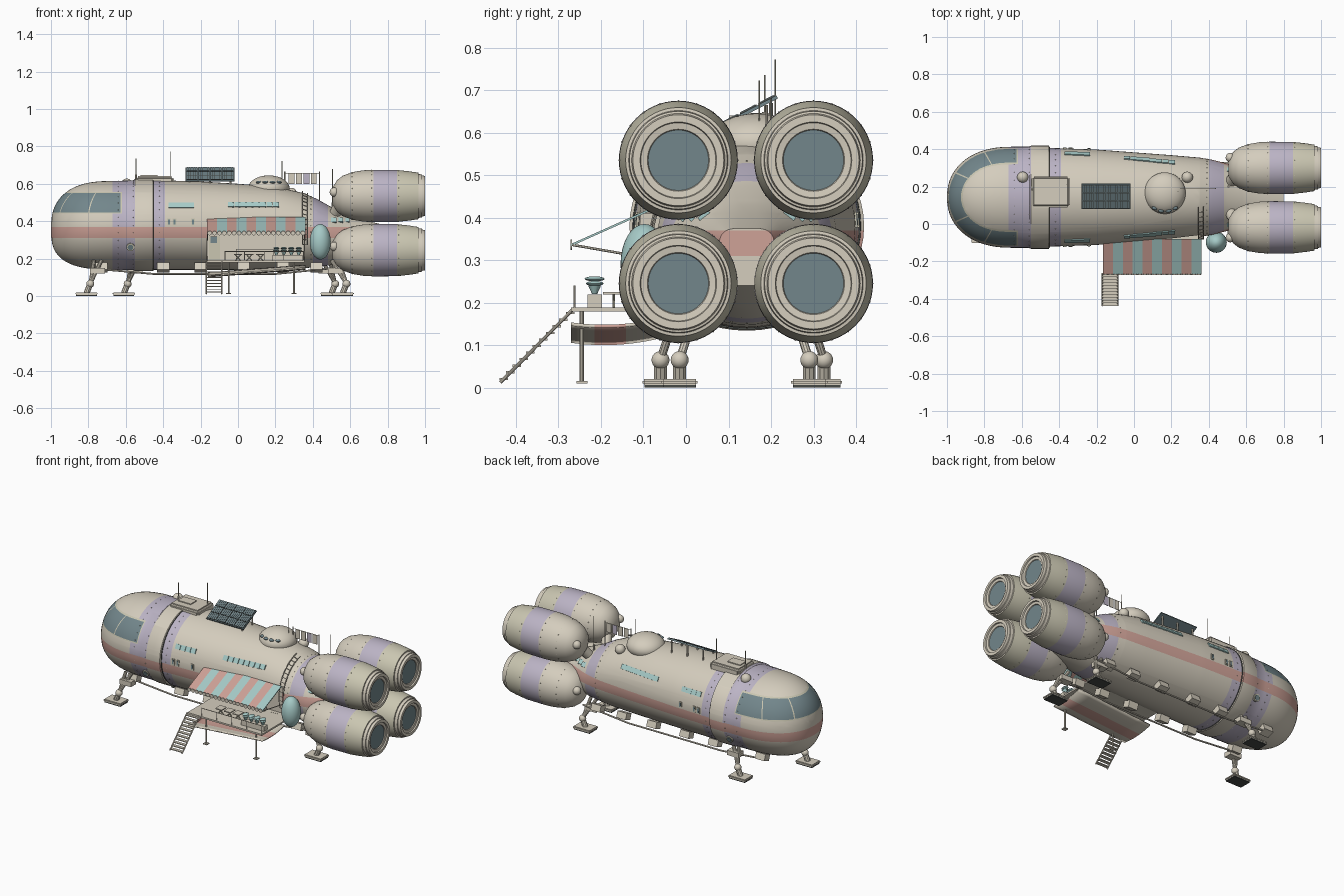
import bpy, bmesh
from math import sin, cos, pi, radians, atan2, sqrt, copysign
from mathutils import Vector, Matrix

cube = bpy.data.objects.get("Cube")
if cube:
    bpy.data.objects.remove(cube)

COLOURS = {"cream": (.66, .61, .51), "lavender": (.50, .455, .56), "pink": (.62, .36, .31),
           "aqua": (.38, .59, .57), "glass": (.17, .24, .26), "dark": (.06, .065, .06),
           "pale olive": (.59, .565, .44)}
MATS = []
for name, rgb in COLOURS.items():
    m = bpy.data.materials.new(name)
    m.use_nodes = True
    m.diffuse_color = (*rgb, 1)
    m.node_tree.nodes["Principled BSDF"].inputs["Base Color"].default_value = (*rgb, 1)
    MATS.append(m)
CREAM, LAV, PINK, AQUA, GLASS, DARK, TRIM = range(len(MATS))
CY = .143                                     # hull centre line in y


def finish(bm, name):
    bmesh.ops.recalc_face_normals(bm, faces=bm.faces)
    me = bpy.data.meshes.new(name)
    bm.to_mesh(me)
    for m in MATS:
        me.materials.append(m)
    ob = bpy.data.objects.new(name, me)
    bpy.context.collection.objects.link(ob)
    return ob


def paint(verts, mat):
    for f in {f for v in verts for f in v.link_faces}:
        f.material_index = mat


def box(bm, c, size, mat=CREAM, tilt=0):
    mtx = Matrix.Translation(c) @ Matrix.Rotation(tilt, 4, 'X') @ Matrix.Diagonal((*size, 1))
    paint(bmesh.ops.create_cube(bm, size=1, matrix=mtx)["verts"], mat)


def rod(bm, a, b, r, mat=CREAM, r2=None, n=10):
    a, b = Vector(a), Vector(b)
    mtx = Matrix.Translation((a + b) / 2) @ (b - a).to_track_quat('Z', 'Y').to_matrix().to_4x4()
    paint(bmesh.ops.create_cone(bm, cap_ends=True, segments=n, radius1=r, radius2=r if r2 is None else r2,
                                depth=(b - a).length, matrix=mtx)["verts"], mat)


def ball(bm, c, size, mat=CREAM, n=24):
    mtx = Matrix.Translation(c) @ Matrix.Diagonal((*size, 1))
    paint(bmesh.ops.create_uvsphere(bm, u_segments=n, v_segments=n // 2, radius=1, matrix=mtx)["verts"], mat)


def loft(bm, rings, mat=lambda i: CREAM):
    loops = [[bm.verts.new(p) for p in ring] for ring in rings]
    n = len(loops[0])
    for i, (a, b) in enumerate(zip(loops, loops[1:])):
        for k in range(n):
            bm.faces.new((a[k], a[(k + 1) % n], b[(k + 1) % n], b[k])).material_index = mat(i)
    bm.faces.new(loops[0]).material_index = mat(0)
    bm.faces.new(loops[-1]).material_index = mat(len(rings) - 2)


# Hull stations: x, half width, bottom, top
BODY = [(-.66, .27, .14, .615), (-.56, .271, .138, .618), (-.55, .276, .134, .626), (-.455, .276, .134, .626),
        (-.45, .264, .14, .62), (-.2, .255, .14, .612), (0, .24, .14, .60), (.2, .225, .142, .585),
        (.35, .212, .148, .55), (.42, .2, .155, .52), (.5, .18, .165, .475), (.6, .14, .185, .43),
        (.7, .1, .21, .40), (.8, .066, .24, .375)]


def section(x):
    for a, b in zip(BODY, BODY[1:]):
        if x <= b[0]:
            t = max(0, (x - a[0]) / (b[0] - a[0]))
            w, lo, hi = (a[i] + t * (b[i] - a[i]) for i in (1, 2, 3))
            return w, (lo + hi) / 2, (hi - lo) / 2


def surf(x, ang, k=1.0):
    # The tail turns gradually from oval to rounded square
    w, zc, h = section(x)
    p = 1 - .5 * max(0, (x - .55) / .25)
    return Vector((x, CY + k * w * copysign(abs(cos(ang)) ** p, cos(ang)),
                   zc + k * h * copysign(abs(sin(ang)) ** p, sin(ang))))


def plate(bm, x, z, side, w, h, mat, thick=.008):
    hw, zc, hz = section(x)
    s = (z - zc) / hz
    c = sqrt(1 - s * s)
    box(bm, (x, CY + side * hw * c, z), (w, thick, h), mat, side * atan2(s / hz, c / hw))


# Hull with rounded nose
ANGS = [2 * pi * k / 56 for k in range(56)]
rings = []
w, zc, h = section(-.66)
for i in range(16, 0, -1):
    u = sin(i / 16 * pi / 2) * .9995
    ky, kz = (1 - u ** 2.2) ** (1 / 2.2), (1 - u ** 2.7) ** (1 / 2.7)
    zz = zc - .02 * u ** 3
    rings.append([(-.66 - .34 * u, CY + w * ky * cos(a), zz + h * kz * sin(a)) for a in ANGS])
rings += [[surf(s[0], a) for a in ANGS] for s in BODY]
bm = bmesh.new()
loft(bm, rings)


def cut(co, no, faces):
    geom = list({e for f in faces for e in (*f.verts, *f.edges)}) + list(faces)
    bmesh.ops.bisect_plane(bm, geom=geom, plane_co=co, plane_no=no, dist=1e-5)


for z in (.19, .31, .37, .41, .44, .447, .55, .557):
    cut((0, 0, z), (0, 0, 1), bm.faces[:])
for x in (-.67, -.627, -.62, -.39, -.165, .355, .4, .48):
    cut((x, 0, 0), (1, 0, 0), bm.faces[:])


def in_window(f):
    c = f.calc_center_median()
    return c.x < -.62 and .44 < c.z < .557


# Cockpit band split into panes by narrow frame strips
bars = [radians(a) for a in (-60, -24, 24, 60)]
for a in bars:
    for e in (-.012, .012):
        half = [f for f in bm.faces if in_window(f) and (f.calc_center_median().y - CY) * a > 0]
        cut((-.66, CY, 0), (sin(a + e), cos(a + e), 0), half)
for f in bm.faces:
    c = f.calc_center_median()
    if -.67 < c.x < -.55 or -.45 < c.x < -.39 or .4 < c.x < .48:
        f.material_index = LAV
    if .31 < c.z < .37:
        f.material_index = PINK
    if in_window(f):
        turn = atan2(c.y - CY, -.66 - c.x)
        framed = c.x > -.627 or not .447 < c.z < .55 or any(abs(turn - a) < .012 for a in bars)
        f.material_index = TRIM if framed else GLASS
# Porch recess in the side
patch = []
for f in bm.faces:
    c = f.calc_center_median()
    if -.165 < c.x < .355 and .19 < c.z < .41 and c.y < CY:
        patch.append(f)
bmesh.ops.inset_region(bm, faces=patch, thickness=.001)
for v in {v for f in patch for v in f.verts}:
    v.co.y = .03
for f in patch:
    f.material_index = CREAM
finish(bm, "hull")

# Hull fittings: side panes, portholes, hatches and rivets
bm = bmesh.new()
for side in (-1, 1):
    for first, count, z in ((-.354, 4, .484), (-.038, 8, .488), (.51, 3, .405)):
        for i in range(count):
            plate(bm, first + i * .0345, z, side, .033, .03, AQUA, .01)
    for x in (-.37, -.34, -.24):
        plate(bm, x, .395, side, .02, .036, TRIM)
        plate(bm, x, .395, side, .011, .026, GLASS, .011)
    p = surf(-.575, -.5 if side > 0 else pi + .5)
    d = Vector((0, side * .008, -.003))
    rod(bm, p - d, p + d, .022, TRIM, n=20)
    rod(bm, p - d, p + d * 1.3, .015, GLASS, n=20)
for x in (-.64, -.56, -.42, .39):
    for k in range(36):
        ball(bm, surf(x, 2 * pi * k / 36), (.0025,) * 3, TRIM, 6)
finish(bm, "hull_fittings")
bm = bmesh.new()
loft(bm, [[surf(x, a, k) for a in ANGS] for x, k in ((-.452, .9), (-.452, 1.0), (-.449, 1.015), (-.449, .9))],
     lambda i: DARK)
finish(bm, "hull_seam")

# Four engines
PROFILE = [(.505, .045), (.53, .085), (.56, .108), (.61, .127), (.67, .137), (.725, .14), (.85, .139), (.92, .131),
           (.965, .124), (.966, .117), (.984, .115), (.985, .11), (1, .107), (1, .09), (.992, .088), (.99, .073),
           (.985, .071), (.985, .07)]
for vert, z in (("lower", .245), ("upper", .535)):
    for hand, y in (("right", -.018), ("left", .3)):
        bm = bmesh.new()
        last = len(PROFILE) - 2
        tint = {5: LAV, 6: TRIM, 7: TRIM, last: GLASS}
        loft(bm, [[(x, y + r * cos(a), z + r * sin(a)) for a in ANGS] for x, r in PROFILE],
             lambda i: tint.get(i, CREAM))
        rod(bm, (.56, y, z), (.47, CY, .33), .03, n=20)
        ball(bm, (.515, y + copysign(.055, y - CY), z + .02), (.025, .025, .025))
        for x, r in ((.61, .127), (.715, .139), (.86, .137)):
            for k in range(20):
                a = 2 * pi * k / 20
                ball(bm, (x, y + r * cos(a), z + r * sin(a)), (.0025,) * 3, TRIM, 6)
        finish(bm, f"engine_{vert}_{hand}")

# Landing legs: foot x, foot y, top x
for name, x, y, tx in (("front_right", -.81, -.06, -.75), ("front_left", -.61, .325, -.55),
                       ("rear_right", .56, -.015, .52), ("rear_left", .5, .29, .47)):
    bm = bmesh.new()
    side = copysign(1, CY - y)
    box(bm, (x, y, .013), (.12, .085, .014))
    bmesh.ops.bevel(bm, geom=bm.edges[:], offset=.004, segments=2, affect='EDGES')
    box(bm, (x, y, .003), (.11, .076, .006), DARK)
    rod(bm, (x, y, .015), (x + .02, y, .065), .016)
    ball(bm, (x + .02, y, .065), (.021,) * 3)
    for d in (-.02, .02):
        rod(bm, (x + .02, y, .065), (tx + d, y + side * .04, .19), .01)
    box(bm, (tx, y + side * .03, .135), (.08, .05, .03))
    finish(bm, "leg_" + name)

# Underside pipes with pads against the hull
bm = bmesh.new()
for side in (-1, 1):
    y = CY + side * .145
    rod(bm, (-.7, y, .14), (-.45, y, .118), .005)
    rod(bm, (-.45, y, .118), (.2, y, .118), .005)
    rod(bm, (.2, y, .118), (.52, y, .15), .005)
    for x in (-.73, -.4, -.2, .03, .24, .42):
        box(bm, (x, CY + side * .135, .153), (.065, .05, .04), CREAM, side * .35)
finish(bm, "belly_pipes")

# Roof: hatch, observation dome, pods, aerials
bm = bmesh.new()
box(bm, (-.445, .172, .613), (.205, .165, .055))
bmesh.ops.bevel(bm, geom=bm.edges[:], offset=.012, segments=3, affect='EDGES')
box(bm, (-.475, .172, .642), (.09, .06, .008))
finish(bm, "roof_hatch")
bm = bmesh.new()
ball(bm, (.165, .165, .575), (.111, .111, .07), n=40)
for k in range(4):
    a = -pi / 2 + (k - 1.5) * .4
    ball(bm, (.165 + .095 * cos(a), .165 + .095 * sin(a), .608), (.016, .012, .008), GLASS, 12)
finish(bm, "observation_dome")
bm = bmesh.new()
for x in (-.595, .285):
    ball(bm, (x, .25, section(x)[1] + section(x)[2] * .92), (.03,) * 3)
for x, y, top in ((-.545, .185, .735), (-.36, .21, .772), (.235, .172, .722), (.505, .2, .68)):
    z = section(x)[1] + section(x)[2] * .95
    rod(bm, (x, y, z), (x, y, top), .002, TRIM, n=6)
    rod(bm, (x, y, z), (x, y, z + .035), .006)
finish(bm, "roof_pods_and_aerials")

# Tilted solar panel
bm = bmesh.new()
tilt = .48
mid = Vector((-.15, .149, .65))
box(bm, mid, (.26, .148, .008), GLASS, tilt)
for i in range(4):
    for j in range(3):
        off = Matrix.Rotation(tilt, 3, 'X') @ Vector(((i - 1.5) * .064, (j - 1) * .048, .005))
        box(bm, mid + off, (.06, .044, .003), DARK, tilt)
        for k in range(5):
            strip = Matrix.Rotation(tilt, 3, 'X') @ Vector(((k - 2) * .0116, 0, .002))
            box(bm, mid + off + strip, (.0095, .04, .002), GLASS, tilt)
for x in (-.26, -.15, -.04):
    rod(bm, (x, .2, .58), (x, .2, .67), .005)
    rod(bm, (x, .1, .57), (x, .1, .622), .005)
finish(bm, "solar_panel")

# Washing line
bm = bmesh.new()
for x in (.25, .435):
    rod(bm, (x, .19, .49), (x, .19, .665), .003)
rod(bm, (.25, .19, .657), (.435, .19, .657), .0015, TRIM, n=6)
for x, mat in ((.285, CREAM), (.325, CREAM), (.365, LAV), (.405, CREAM)):
    box(bm, (x, .19, .627), (.032, .003, .056), mat)
finish(bm, "washing_line")

# Side ladder following the hull
bm = bmesh.new()
steps = [pi + .35 - i * .13 for i in range(14)]
for a, b in zip(steps, steps[1:]):
    for x in (.345, .372):
        rod(bm, surf(x, a, 1.07), surf(x, b, 1.07), .0025, n=6)
    rod(bm, surf(.345, a, 1.07), surf(.372, a, 1.07), .002, n=6)
finish(bm, "side_ladder")

# Porch deck, posts, rails and stairs
bm = bmesh.new()
box(bm, (.095, -.12, .184), (.52, .3, .01))
for x in (-.05, .3):
    rod(bm, (x, -.245, .01), (x, -.245, .18), .005)
    box(bm, (x, -.245, .013), (.026, .026, .006))
for x in (-.07, .035, .14, .245, .35):
    rod(bm, (x, -.262, .185), (x, -.262, .24), .0025, n=6)
rod(bm, (-.07, -.262, .238), (.35, -.262, .238), .0025, n=6)
for x in (-.17, -.086):
    rod(bm, (x, -.265, .185), (x, -.437, .012), .004)
for i in range(11):
    t = (i + .5) / 11
    box(bm, (-.128, -.265 - .172 * t, .183 - .17 * t), (.084, .02, .005))
finish(bm, "porch_deck_and_stairs")

# Porch furniture: planter, stools, tables, bar and back wall door
bm = bmesh.new()
box(bm, (.265, -.215, .204), (.16, .034, .03))
for x in (.205, .245, .285, .325):
    rod(bm, (x, -.215, .22), (x, -.215, .24), .006, AQUA, .015)
    for z, r in ((.245, .021), (.256, .024)):
        ball(bm, (x, -.215, z), (.017, r, .006), AQUA, 12)
for x in (0, .06, .12):
    box(bm, (x, -.17, .222), (.045, .05, .006))
    for d in (-.015, .015):
        rod(bm, (x + d, -.17, .188), (x - d, -.17, .222), .003, TRIM, n=6)
box(bm, (.09, .0, .22), (.2, .03, .06))
box(bm, (-.125, .028, .255), (.06, .008, .125), TRIM)
box(bm, (-.13, .022, .3), (.035, .006, .035), GLASS)
finish(bm, "porch_furniture")

# Striped awning with hanging hem
bm = bmesh.new()
for i in range(10):
    x = -.165 + (i + .5) * .0525
    mat = AQUA if i % 2 else PINK
    box(bm, (x, -.175, .378), (.0525, .208, .005), mat, .42)
    for d in (-.013, .013):
        rod(bm, (x + d, -.272, .336), (x + d, -.268, .336), .012, n=12)
for x in (-.163, .358):
    rod(bm, (x, -.268, .336), (x, -.06, .3), .003, n=6)
finish(bm, "awning")

# Fold-down hull door under the deck
bm = bmesh.new()
bmesh.ops.create_grid(bm, x_segments=6, y_segments=12, size=.5)
for v in bm.verts:
    t = v.co.y + .5
    v.co = (.1 + v.co.x * .52, -.27 + t * .22, .128 + v.co.x * .04 + .045 * (t - .35) ** 2)
for f in bm.faces:
    f.material_index = PINK if -.215 < f.calc_center_median().y < -.145 else CREAM
mod = finish(bm, "fold_down_door").modifiers.new("thickness", 'SOLIDIFY')
mod.thickness = .008

# Egg-shaped tank
bm = bmesh.new()
ball(bm, (.44, -.098, .29), (.056, .056, .095), AQUA, 32)
rod(bm, (.44, -.09, .29), (.44, .02, .29), .02)
finish(bm, "side_tank")

# Smooth shading with sharp edges kept
for ob in bpy.context.scene.objects:
    ob.select_set(ob.type == 'MESH')
    if ob.type == 'MESH':
        bpy.context.view_layer.objects.active = ob
bpy.ops.object.shade_smooth_by_angle(angle=radians(35))
